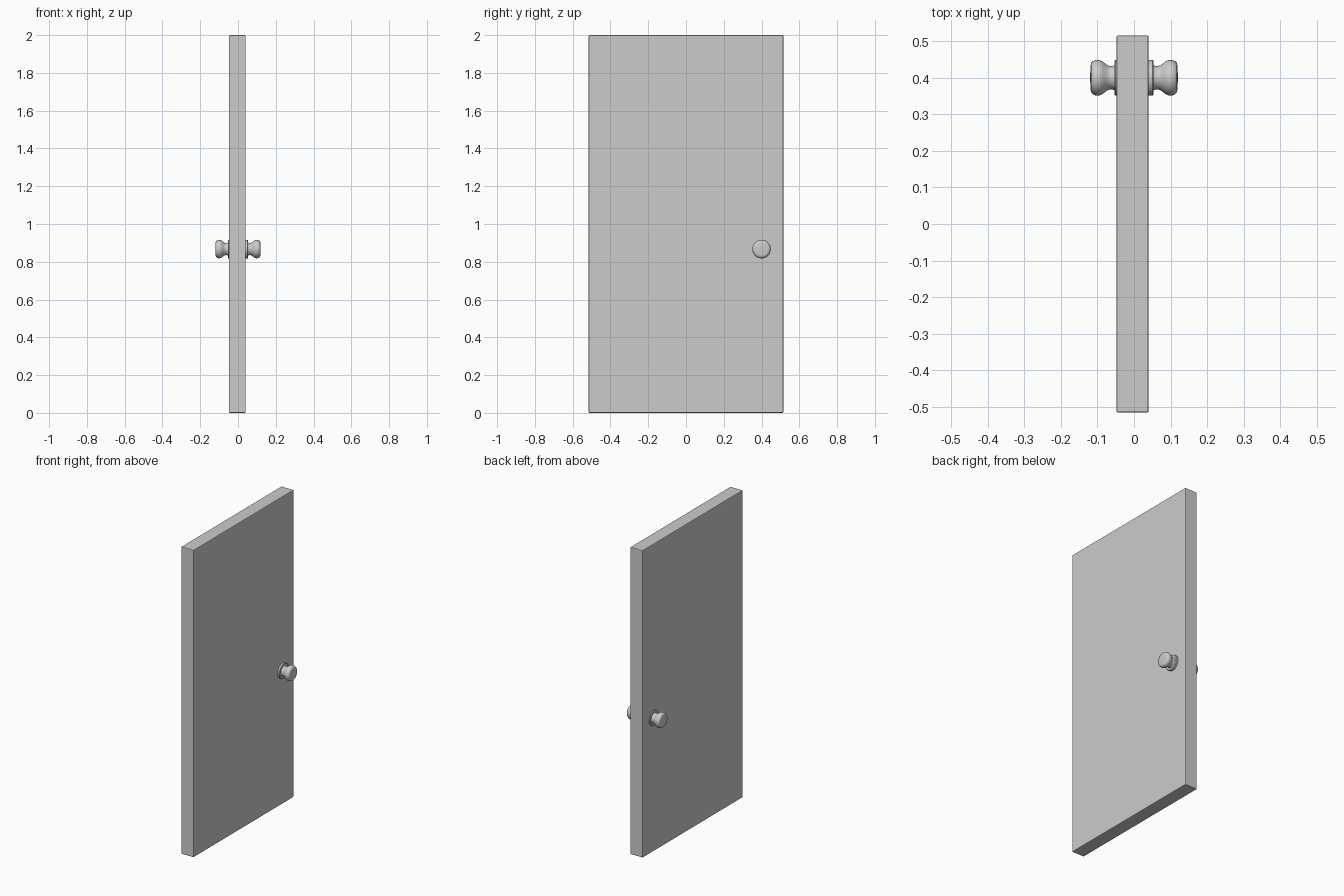
import bpy, bmesh, math
from mathutils import Vector

if "Cube" in bpy.data.objects:
    bpy.data.objects.remove(bpy.data.objects["Cube"])


def link(name, bm):
    mesh = bpy.data.meshes.new(name)
    bm.to_mesh(mesh)
    bm.free()
    ob = bpy.data.objects.new(name, mesh)
    bpy.context.collection.objects.link(ob)
    return ob


def smooth(ob):
    bpy.ops.object.select_all(action='DESELECT')
    ob.select_set(True)
    bpy.context.view_layer.objects.active = ob
    bpy.ops.object.shade_smooth_by_angle(angle=math.radians(35))


def lathe_pair(name, profile, location, sides=32):
    """Turn an (x, radius) profile about the x axis and mirror it to both door faces."""
    bm = bmesh.new()
    verts = [bm.verts.new((x, 0, r)) for x, r in profile]
    edges = [bm.edges.new(pair) for pair in zip(verts, verts[1:])]
    bmesh.ops.spin(bm, geom=verts + edges, cent=(0, 0, 0), axis=(1, 0, 0),
                   angle=math.tau, steps=sides, use_duplicate=False)
    bmesh.ops.remove_doubles(bm, verts=bm.verts, dist=1e-5)
    bmesh.ops.recalc_face_normals(bm, faces=bm.faces)
    ob = link(name, bm)
    ob.location = location
    smooth(ob)
    ob.modifiers.new("both_sides", 'MIRROR').use_axis[0] = True
    return ob


# Door slab with slightly softened edges
bm = bmesh.new()
bmesh.ops.create_cube(bm, size=1)
bmesh.ops.scale(bm, vec=Vector((0.088, 1.03, 2.0)), verts=bm.verts)
door = link("door_slab", bm)
door.location = (-0.004, 0, 1.0)
bevel = door.modifiers.new("soft_edges", 'BEVEL')
bevel.width = 0.004
bevel.segments = 2

centre = (0, 0.4, 0.867)

# Round backing plates
lathe_pair("knob_plate", [(0.034, 0), (0.034, 0.049), (0.051, 0.049),
                          (0.053, 0.047), (0.053, 0)], centre)

# Turned knobs: neck flaring to a rounded head with a shallow domed face
lathe_pair("door_knob", [(0.050, 0), (0.050, 0.036), (0.054, 0.034), (0.060, 0.032),
                         (0.066, 0.032), (0.072, 0.034), (0.079, 0.039), (0.086, 0.0445),
                         (0.093, 0.048), (0.100, 0.049), (0.107, 0.0478), (0.113, 0.045),
                         (0.117, 0.041), (0.1185, 0.034), (0.1195, 0.018), (0.120, 0)],
           centre)
